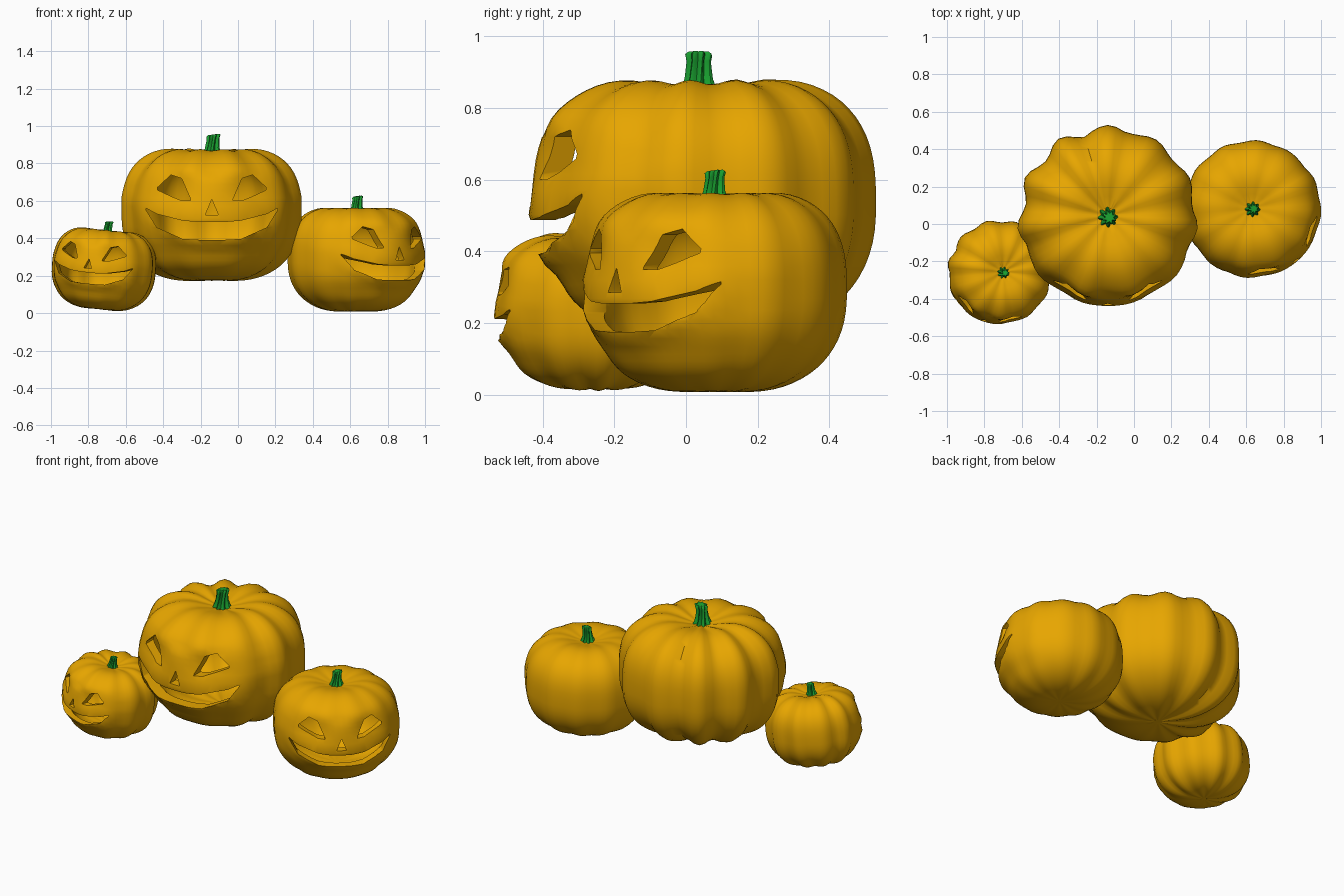
import bpy, bmesh, math, random
from mathutils import Matrix, Vector

if "Cube" in bpy.data.objects:
    bpy.data.objects.remove(bpy.data.objects["Cube"])

random.seed(4)
TOP_N, LOW_N = 2.8, 2.4  # superellipse powers of the upper and lower profile
INNER = 0.87             # size of the hollow inside


def material(name, col):
    m = bpy.data.materials.new(name)
    m.diffuse_color = (*col, 1)
    m.use_nodes = True
    m.node_tree.nodes["Principled BSDF"].inputs["Base Color"].default_value = m.diffuse_color
    return m


ORANGE = material("pumpkin orange", (0.80, 0.38, 0.0))
GREEN = material("stem green", (0.010, 0.36, 0.03))


def to_object(bm, name, mat):
    bmesh.ops.recalc_face_normals(bm, faces=bm.faces)
    me = bpy.data.meshes.new(name)
    bm.to_mesh(me)
    bm.free()
    me.materials.append(mat)
    ob = bpy.data.objects.new(name, me)
    bpy.context.collection.objects.link(ob)
    return ob


def skin(bm, rings):
    """Join closed rings of points by quads and close both ends."""
    vr = [[bm.verts.new(p) for p in ring] for ring in rings]
    n = len(vr[0])
    for a, b in zip(vr, vr[1:]):
        for i in range(n):
            bm.faces.new((a[i], a[(i + 1) % n], b[(i + 1) % n], b[i]))
    bm.faces.new(vr[0])
    bm.faces.new(vr[-1])


def activate(ob):
    bpy.ops.object.select_all(action='DESELECT')
    ob.select_set(True)
    bpy.context.view_layer.objects.active = ob


def bump(v, w):
    return math.exp(-(v / w) ** 2)


def body(name, h, ribs, amp, fs):
    """Ribbed barrel of radius 1 with brow, lips and jaw modelled on the front."""
    seg, rows = 66, 36
    size = [random.uniform(0.6, 1.3) for _ in range(ribs)]
    rings = []
    for j in range(rows):
        t = math.pi * (j + 0.35) / (rows - 0.3)
        s, c = math.sin(t), math.cos(t)
        n = TOP_N if c > 0 else LOW_N
        r0 = s ** (2 / n)
        z0 = math.copysign(abs(c) ** (2 / n), c) * h
        ring = []
        for i in range(seg):
            a = 2 * math.pi * i / seg
            k = int(a / (2 * math.pi) * ribs) % ribs
            x, y = math.sin(a), -math.cos(a)
            front = max(0, -y)
            calm = front ** 1.5 * (1 if z0 < 0.45 else 0.4)
            rib = -0.3 - 0.7 * math.cos(ribs * a)
            f = 1 + amp * size[k] * rib * (1 - 0.9 * calm) * min(1, r0 * 1.3)
            # lip ridges, set-back jaw, eye sockets, brow
            px, pz = x * r0 / fs, z0 / fs
            d = 0.03 * bump(pz - (-0.02 + 0.22 * px * px), 0.08)
            d += 0.03 * bump(pz - (-0.33 + 0.5 * px * px), 0.06)
            d -= 0.05 * bump(pz + 0.44, 0.13)
            d -= 0.06 * bump(abs(px) - 0.4, 0.2) * bump(pz - 0.26, 0.15)
            d += 0.03 * bump(abs(px) - 0.35, 0.3) * bump(pz - 0.52, 0.1)
            r = r0 * (f + d * front)
            z = z0 * (1 + (f - 1) * 0.9)
            z -= (0.14 if c > 0 else -0.04) * bump(r0, 0.36)
            ring.append((x * r, y * r, z))
        rings.append(ring)
    bm = bmesh.new()
    skin(bm, rings)
    return to_object(bm, name, ORANGE)


# Face openings as columns: x, low z, high z
EYE = [(.24, .15, .17), (.34, .15, .40), (.46, .20, .44), (.61, .27, .30)]
NOSE = [(-.07, -.012, -.002), (0, -.012, .165), (.07, -.012, -.002)]
HALF = [(.74, .045, .065), (.62, -.15, .0), (.33, -.28, -.075), (.15, -.29, -.09)]
MOUTH = [(-x, a, b) for x, a, b in HALF] + HALF[::-1]
EYE_L = [(-x, a, b) for x, a, b in EYE[::-1]]


def cutter(cols, fs):
    """Solid reaching from the front into the hollow."""
    cols = [[v * fs for v in col] for col in cols]
    rings = [[(x, -1.5, lo), (x, -0.2, lo), (x, -0.2, hi), (x, -1.5, hi)]
             for x, lo, hi in cols]
    bm = bmesh.new()
    skin(bm, rings)
    return to_object(bm, "face_cutter", ORANGE)


def subtract(ob, cut):
    cut.hide_render = True
    activate(ob)
    m = ob.modifiers.new("cut", 'BOOLEAN')
    m.operation, m.solver, m.object = 'DIFFERENCE', 'EXACT', cut
    bpy.ops.object.modifier_apply(modifier=m.name)
    bpy.data.objects.remove(cut)


def stem(name):
    """Eight-ribbed stalk, flared at the foot and slightly bent."""
    rings = []
    n = 48
    for t, r in [(0, .12), (.2, .09), (.45, .07), (.8, .062), (.95, .07), (1, .055)]:
        ring = []
        for i in range(n):
            a = 2 * math.pi * i / n
            q = r * (1 + 0.2 * math.cos(8 * a))
            b = a + 0.35 * t
            ring.append((q * math.cos(b) + 0.02 * t * t, q * math.sin(b) - 0.02,
                         t * 0.28 * (1 + .5 * q * math.cos(b))))
        rings.append(ring)
    bm = bmesh.new()
    skin(bm, rings)
    return to_object(bm, name, GREEN)


def pumpkin(name, loc, R, h, ribs, amp, yaw, tilt, fs):
    ob = body(name + "_pumpkin", h, ribs, amp, fs)
    hollow = body("hollow_cutter", h, ribs, amp * 0.6, fs)
    hollow.data.transform(Matrix.Scale(INNER, 4))
    subtract(ob, hollow)
    for cols in (EYE, EYE_L, NOSE, MOUTH):
        subtract(ob, cutter(cols, fs))
    st = stem(name + "_stem")
    st.data.transform(Matrix.Translation((0, 0, h - 0.17)))
    place = (Matrix.Translation(loc) @ Matrix.Rotation(math.radians(tilt), 4, 'Y')
             @ Matrix.Rotation(math.radians(yaw), 4, 'Z') @ Matrix.Scale(R, 4))
    for o in (ob, st):
        o.data.transform(place)
        activate(o)
        bpy.ops.object.shade_smooth_by_angle(angle=math.radians(40))


pumpkin("large", (-0.14, 0.045, 0.53), 0.475, 0.785, 11, 0.06, 0, 0, 1.0)
pumpkin("medium", (0.63, 0.083, 0.29), 0.364, 0.81, 12, 0.018, 40, 0, 1.08)
pumpkin("small", (-0.718, -0.255, 0.235), 0.275, 0.82, 11, 0.045, -18, 6, 1.07)
